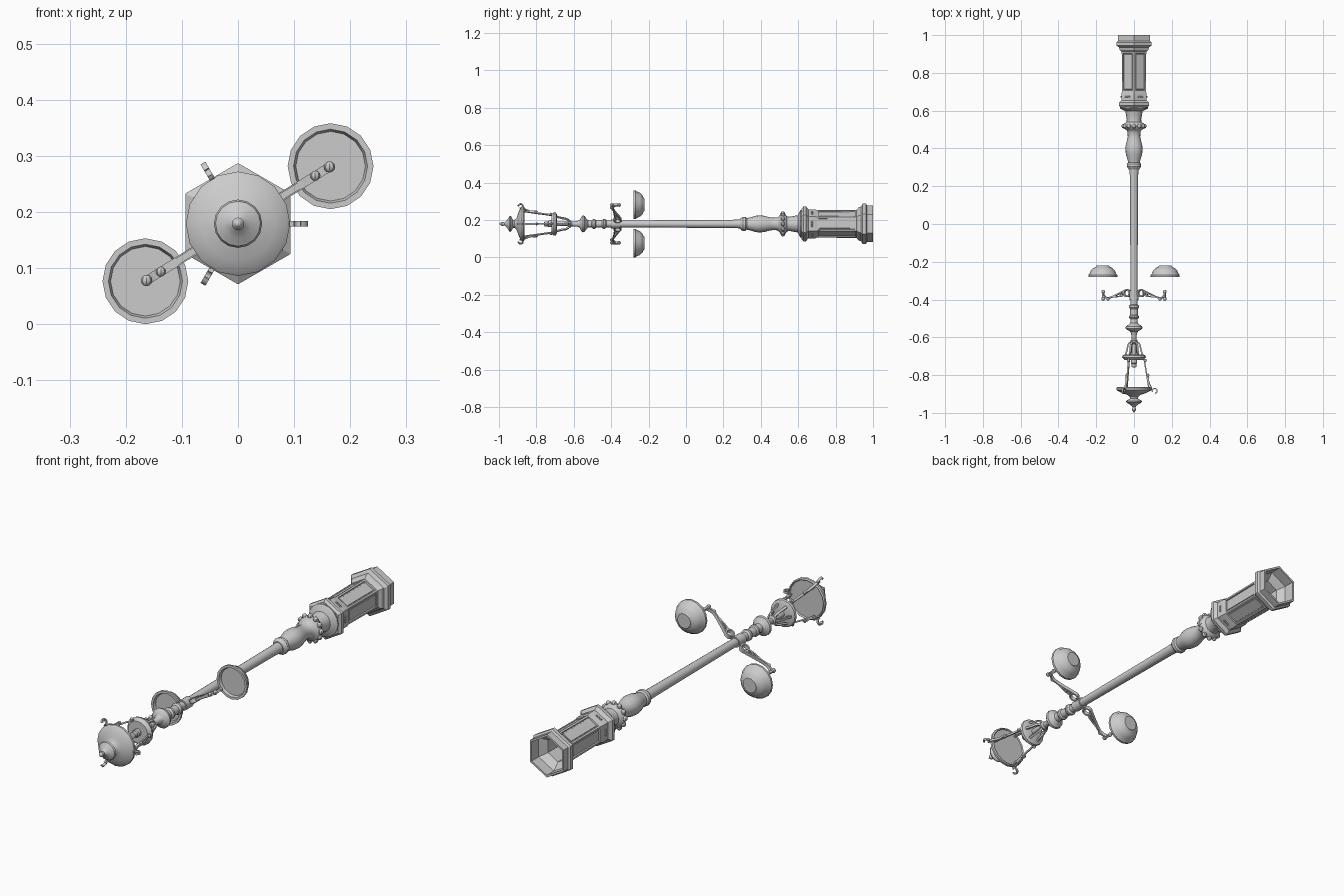
import bpy, bmesh
from math import sin, cos, pi, radians, atan2
from mathutils import Vector

CZ = 0.179                     # height of the post axis, which runs along y
ARM = atan2(0.1025, 0.165)     # tilt of the side arms


def finish(name, bm, angle=32):
    bmesh.ops.remove_doubles(bm, verts=bm.verts, dist=1e-5)
    bmesh.ops.recalc_face_normals(bm, faces=bm.faces)
    me = bpy.data.meshes.new(name)
    bm.to_mesh(me)
    bm.free()
    ob = bpy.data.objects.new(name, me)
    bpy.context.collection.objects.link(ob)
    bpy.ops.object.select_all(action='DESELECT')
    ob.select_set(True)
    bpy.context.view_layer.objects.active = ob
    bpy.ops.object.shade_smooth_by_angle(angle=radians(angle))
    return ob


def lathe_bm(profile, segs=16, phase=pi / 2, cx=0, cz=CZ, closed=False):
    """Revolve (radius, y) points about the y direction."""
    bm = bmesh.new()
    rings = [[bm.verts.new((cx + r * cos(phase + 2 * pi * i / segs), y,
                            cz + r * sin(phase + 2 * pi * i / segs)))
              for i in range(segs)] if r > 0 else [bm.verts.new((cx, y, cz))]
             for r, y in profile]
    pairs = list(zip(rings, rings[1:])) + ([(rings[-1], rings[0])] if closed else [])
    for a, b in pairs:
        for i in range(segs):
            j = (i + 1) % segs
            if len(a) == 1 and len(b) == 1:
                continue
            if len(a) == 1:
                bm.faces.new((a[0], b[i], b[j]))
            elif len(b) == 1:
                bm.faces.new((a[i], a[j], b[0]))
            else:
                bm.faces.new((a[i], a[j], b[j], b[i]))
    return bm


def lathe(name, profile, **kw):
    return finish(name, lathe_bm(profile, **kw))


def ribbon(bm, path, angle, width, thick):
    """Flat bar following (radius, y) points in the plane at the given angle."""
    out, side = Vector((cos(angle), 0, sin(angle))), Vector((-sin(angle), 0, cos(angle)))
    pts = [Vector(p) for p in path]
    prev = None
    for i, p in enumerate(pts):
        t = (pts[min(i + 1, len(pts) - 1)] - pts[max(i - 1, 0)]).normalized()
        n = Vector((-t.y, t.x)) * thick / 2
        ring = []
        for s, w in ((1, 1), (1, -1), (-1, -1), (-1, 1)):
            q = p + n * s
            ring.append(bm.verts.new(out * q.x + side * w * width / 2 + Vector((0, q.y, CZ))))
        if prev:
            for k in range(4):
                bm.faces.new((prev[k], prev[(k + 1) % 4], ring[(k + 1) % 4], ring[k]))
        else:
            bm.faces.new(ring)
        prev = ring
    bm.faces.new(prev[::-1])


def arc(c, r, a0, a1, n=12):
    return [(c[0] + r * cos(radians(a0 + (a1 - a0) * i / n)),
             c[1] + r * sin(radians(a0 + (a1 - a0) * i / n))) for i in range(n + 1)]


def ball(bm, rad, y, angle, size, segs=8):
    new = bmesh.ops.create_uvsphere(bm, u_segments=segs, v_segments=6, radius=size)['verts']
    bmesh.ops.translate(bm, verts=new,
                        vec=(rad * cos(angle), y, CZ + rad * sin(angle)))


# hexagonal pedestal, hollow underneath, with recessed panels
bm = lathe_bm([(0.088, 1), (0.098, 1), (0.098, 0.968), (0.108, 0.962), (0.108, 0.945),
               (0.092, 0.935), (0.088, 0.922), (0.075, 0.912), (0.073, 0.70), (0.077, 0.692),
               (0.077, 0.655), (0.082, 0.65), (0.093, 0.642), (0.093, 0.628), (0.082, 0.618),
               (0.0, 0.618), (0.0, 0.64), (0.058, 0.66), (0.058, 0.92), (0.088, 0.95)],
              segs=6, closed=True)
bm.normal_update()
bmesh.ops.recalc_face_normals(bm, faces=bm.faces)


def body_faces():
    return [f for f in bm.faces if 0.79 < f.calc_center_median().y < 0.82
            and (f.calc_center_median() - Vector((0, f.calc_center_median().y, CZ))).length > 0.06]


panels = body_faces()
bmesh.ops.inset_individual(bm, faces=panels, thickness=0.011, depth=0)
bmesh.ops.inset_individual(bm, faces=panels, thickness=0.002, depth=-0.006)
bmesh.ops.inset_individual(bm, faces=panels, thickness=0.005, depth=0)
bmesh.ops.inset_individual(bm, faces=panels, thickness=0.002, depth=0.003)
finish("pedestal", bm)

# small studs above each pedestal panel
bm = bmesh.new()
for k in range(6):
    for da in (-0.16, 0, 0.16):
        ball(bm, 0.067 / cos(da), 0.674, k * pi / 3 + da, 0.005, 6)
finish("pedestal_studs", bm)

# turned baluster between pedestal and shaft
lathe("baluster", [(0, 0.625), (0.072, 0.625), (0.074, 0.612), (0.06, 0.604), (0.046, 0.598),
                   (0.043, 0.58), (0.038, 0.555), (0.04, 0.54), (0.052, 0.532), (0.058, 0.52),
                   (0.052, 0.505), (0.04, 0.497), (0.034, 0.485), (0.033, 0.465), (0.036, 0.445),
                   (0.043, 0.42), (0.046, 0.395), (0.043, 0.37), (0.035, 0.345), (0.031, 0.325),
                   (0.037, 0.318), (0.038, 0.305), (0.034, 0.298), (0.027, 0.288), (0, 0.285)])
bm = bmesh.new()
for k in range(12):
    ball(bm, 0.055, 0.518, k * pi / 6, 0.012)
finish("baluster_beads", bm)

# long tapered shaft with collars and upper knob
lathe("shaft", [(0, 0.30), (0.024, 0.295), (0.022, 0.25), (0.018, -0.425), (0.026, -0.432),
                (0.026, -0.442), (0.02, -0.45), (0.02, -0.482), (0.026, -0.487), (0.026, -0.496),
                (0.019, -0.504), (0.02, -0.525), (0.03, -0.534), (0.043, -0.542), (0.045, -0.552),
                (0.038, -0.56), (0.022, -0.568), (0.015, -0.58), (0.013, -0.61), (0.019, -0.617),
                (0.019, -0.627), (0.012, -0.635), (0.012, -0.70), (0, -0.70)])
lathe("arm_collar", [(0.017, -0.352), (0.024, -0.352), (0.024, -0.402), (0.017, -0.402)],
      closed=True)

# scrolled side arms with cup tips, and the detached bowls
for label, sgn, a in (("right", 1, ARM), ("left", -1, ARM + pi)):
    bm = bmesh.new()
    ribbon(bm, arc((0.044, -0.366), 0.018, 0, 360, 16), a, 0.018, 0.007)
    ribbon(bm, [(0.055, -0.352), (0.07, -0.358), (0.10, -0.372), (0.13, -0.384),
                (0.155, -0.392), (0.175, -0.390), (0.192, -0.378)], a, 0.016, 0.007)
    ribbon(bm, [(0.06, -0.376), (0.08, -0.382), (0.11, -0.385), (0.15, -0.388)], a, 0.012, 0.006)
    ribbon(bm, arc((0.076, -0.369), 0.008, 0, 360, 10), a, 0.012, 0.004)
    ribbon(bm, [(0.192, -0.358), (0.192, -0.398)], a, 0.012, 0.010)
    for r, y, s in ((0.192, -0.358, 0.010), (0.192, -0.396, 0.010), (0.162, -0.397, 0.009)):
        ball(bm, r, y, a, s)
    finish("side_arm_" + label, bm)
    lathe("bowl_" + label, [(0, -0.221), (0.033, -0.221), (0.036, -0.226), (0.052, -0.234),
                            (0.064, -0.247), (0.071, -0.264), (0.0765, -0.27), (0.0765, -0.28),
                            (0.066, -0.28), (0.062, -0.268), (0, -0.268)],
          cx=sgn * 0.165, cz=CZ + sgn * 0.1025)

# lantern floor, ribs beneath it and lamp socket
lathe("lantern_floor", [(0, -0.69), (0.05, -0.69), (0.061, -0.696), (0.063, -0.706),
                        (0.056, -0.712), (0.05, -0.72), (0, -0.72)])
bm = bmesh.new()
for k in range(6):
    ribbon(bm, [(0.012, -0.622), (0.026, -0.63), (0.033, -0.645), (0.036, -0.665),
                (0.044, -0.69)], k * pi / 3, 0.010, 0.008)
finish("lantern_ribs", bm)
lathe("lamp_socket", [(0, -0.71), (0.017, -0.71), (0.017, -0.735), (0.013, -0.74),
                      (0.013, -0.757), (0, -0.76)], segs=12)

# three lantern posts with scrolls and curled hooks
bm = bmesh.new()
for k in range(3):
    a = k * 2 * pi / 3
    ribbon(bm, [(0.052, -0.705), (0.079, -0.872)], a, 0.009, 0.007)
    ribbon(bm, [(0.068, -0.795), (0.076, -0.80), (0.078, -0.81), (0.076, -0.825),
                (0.082, -0.845), (0.092, -0.865), (0.095, -0.885)]
           + arc((0.109, -0.884), 0.013, 200, -80, 12), a, 0.010, 0.006)
    ball(bm, 0.074, -0.80, a, 0.008)
    ball(bm, 0.060, -0.722, a, 0.008)
finish("lantern_posts", bm)

# lantern roof and finial
lathe("lantern_roof", [(0, -0.868), (0.084, -0.868), (0.088, -0.863), (0.093, -0.868),
                       (0.093, -0.878), (0.086, -0.884), (0.066, -0.894), (0.045, -0.901),
                       (0.03, -0.907), (0.022, -0.917), (0.022, -0.925), (0.036, -0.932),
                       (0.043, -0.938), (0.040, -0.945), (0.025, -0.954), (0.014, -0.962),
                       (0.008, -0.97), (0.011, -0.978), (0.011, -0.985), (0.006, -0.992),
                       (0, -1)])
